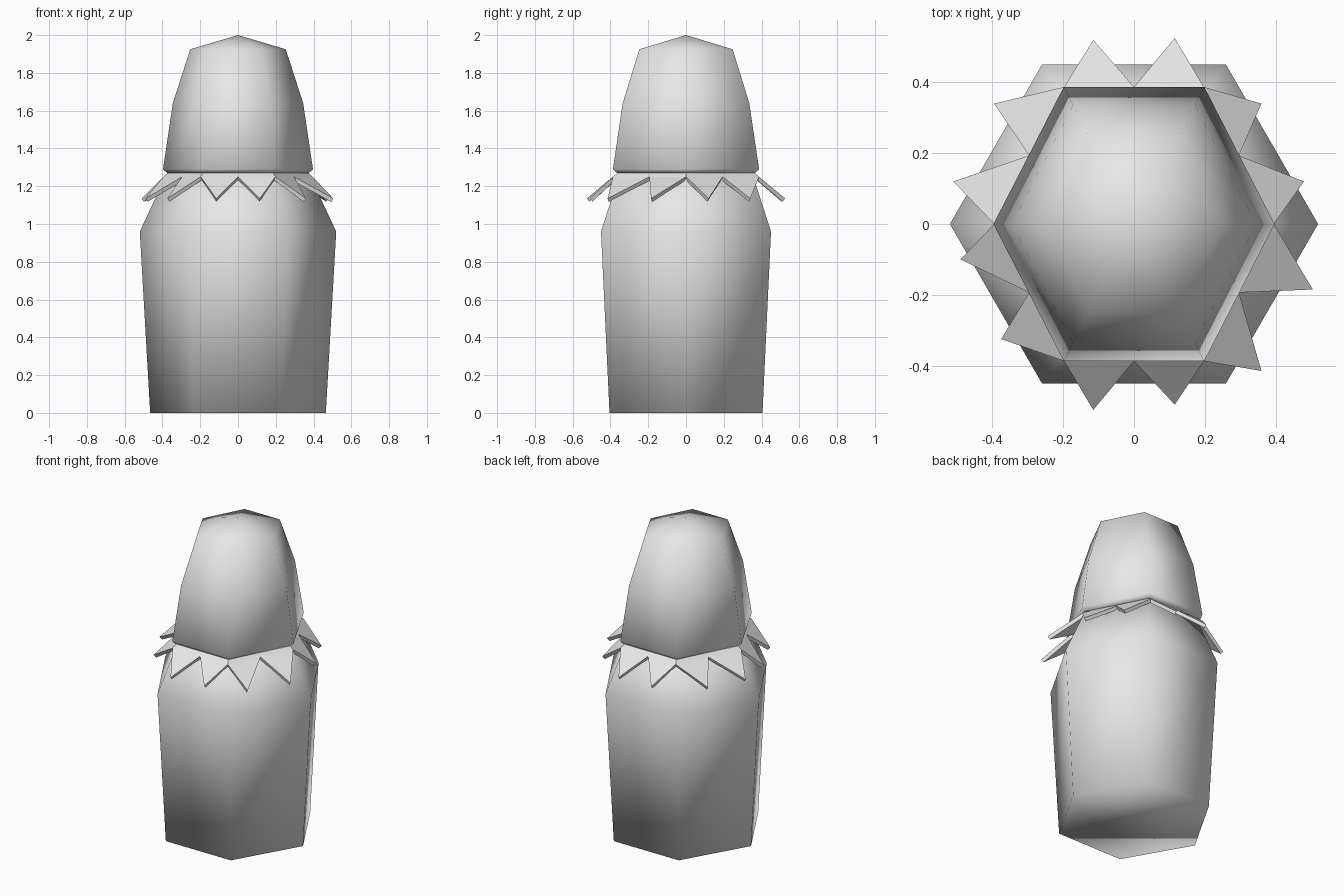
import bpy, math
from mathutils import Vector

cube = bpy.data.objects.get("Cube")
if cube:
    bpy.data.objects.remove(cube, do_unlink=True)

grey = bpy.data.materials.new("plain_grey")
grey.use_nodes = True
grey.diffuse_color = (0.8, 0.8, 0.8, 1)
grey.node_tree.nodes["Principled BSDF"].inputs["Base Color"].default_value = (0.8, 0.8, 0.8, 1)


def make_object(name, verts, faces, smooth):
    mesh = bpy.data.meshes.new(name)
    mesh.from_pydata(verts, [], faces)
    mesh.materials.append(grey)
    mesh.polygons.foreach_set("use_smooth", [smooth] * len(mesh.polygons))
    mesh.update()
    obj = bpy.data.objects.new(name, mesh)
    bpy.context.collection.objects.link(obj)
    return obj


def hexagon(rx, ry, z):
    """Six corners, points on x and flats of half-depth ry on y."""
    return [(rx * math.cos(math.pi * i / 3),
             ry / math.sin(math.pi / 3) * math.sin(math.pi * i / 3), z)
            for i in range(6)]


def hex_loft(name, rings, apex=None):
    """Stack hexagonal rings, close the bottom, and close the top flat or to a point."""
    verts = [v for ring in rings for v in hexagon(*ring)]
    faces = [tuple(reversed(range(6)))]
    for k in range(len(rings) - 1):
        for i in range(6):
            j = (i + 1) % 6
            faces.append((6 * k + i, 6 * k + j, 6 * k + 6 + j, 6 * k + 6 + i))
    top = 6 * (len(rings) - 1)
    if apex:
        verts.append(apex)
        faces += [(top + i, top + (i + 1) % 6, len(verts) - 1) for i in range(6)]
    else:
        faces.append(tuple(range(top, top + 6)))
    return make_object(name, verts, faces, True)


# Tapered six-sided body with sloping shoulders
hex_loft("body", [(0.465, 0.405, 0), (0.52, 0.45, 0.96), (0.375, 0.35, 1.27)])

# Six-sided head with a shallow pointed crown and a tucked-in lower edge
hex_loft("head", [(0.375, 0.365, 1.27), (0.397, 0.387, 1.29),
                  (0.345, 0.335, 1.64), (0.253, 0.247, 1.925)], (0, 0, 2))

# Collar: two drooping points per side, tips listed counter-clockwise
tips = [(0.48, 0.12), (0.36, 0.34), (0.115, 0.525), (-0.115, 0.52),
        (-0.395, 0.34), (-0.51, 0.12), (-0.49, -0.10), (-0.375, -0.325),
        (-0.115, -0.525), (0.115, -0.51), (0.36, -0.415), (0.505, -0.185)]
corners = [Vector(v) for v in hexagon(0.395, 0.387, 1.25)]
valleys = []
for i in range(6):
    valleys += [corners[i], (corners[i] + corners[(i + 1) % 6]) / 2]
inner = [Vector((v.x * 0.92, v.y * 0.92, 1.275)) for v in valleys]
verts = valleys + inner + [Vector((x, y, 1.135)) for x, y in tips]
faces = []
for i in range(12):
    j = (i + 1) % 12
    faces += [(i, j, 12 + j, 12 + i), (i, 24 + i, j)]
collar = make_object("pointed_collar", verts, faces, False)
thick = collar.modifiers.new("thickness", 'SOLIDIFY')
thick.thickness = 0.022
thick.offset = -1
